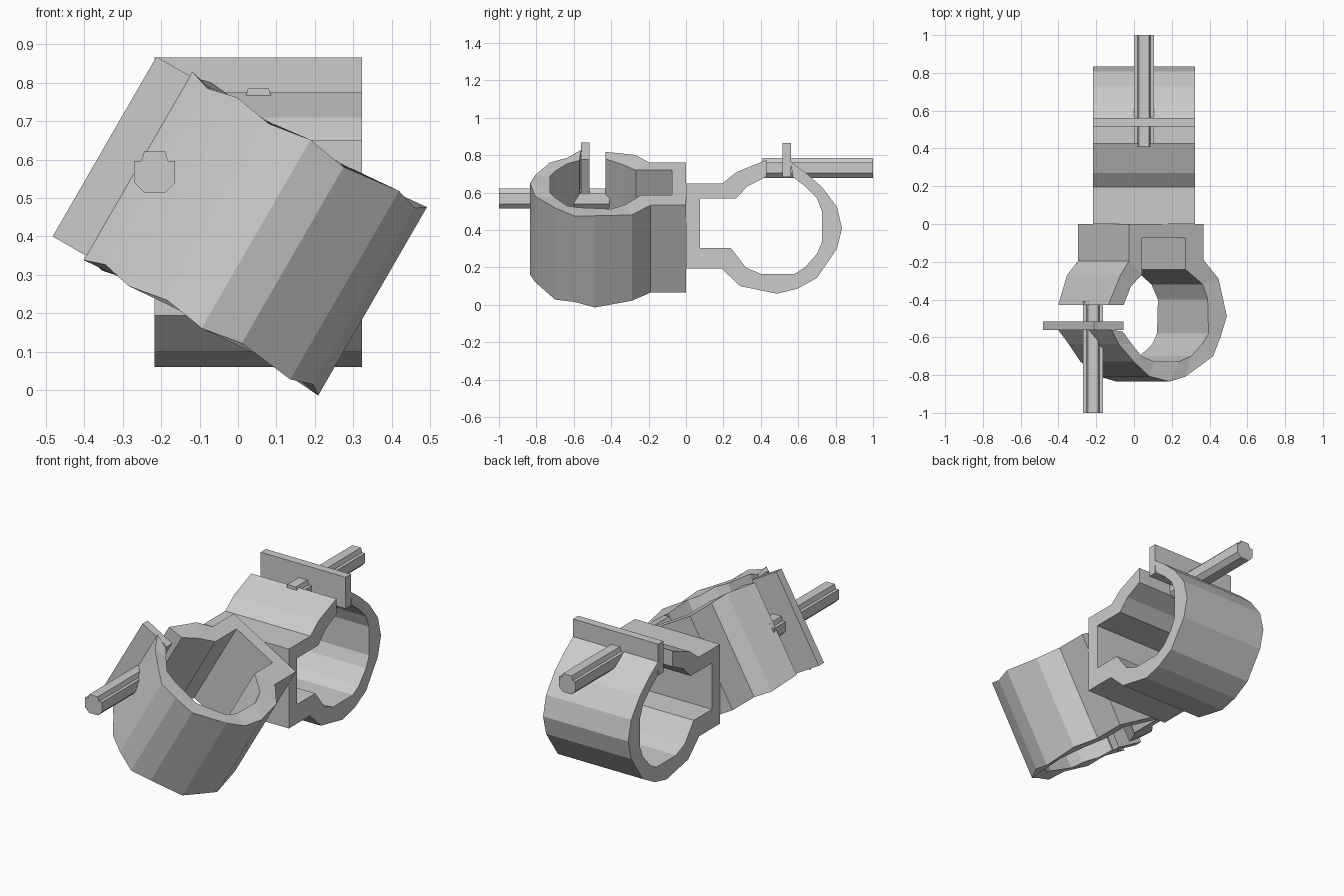
import bpy, bmesh, math
from mathutils import Vector

if "Cube" in bpy.data.objects:
    bpy.data.objects.remove(bpy.data.objects["Cube"])

PIVOT = Vector((0.053, 0, 0.403))
HALF = 0.27

# wall cross-section as (outer y, z, inner y, z), from the free arm round to the plate
WALL = [
    (.43, .775, .43, .685), (.27, .71, .33, .635), (.195, .65, .267, .57),
    (0, .65, .075, .57), (0, .195, .075, .305), (.19, .195, .24, .305),
    (.29, .10, .32, .20), (.487, .06, .40, .166), (.594, .086, .58, .166),
    (.70, .144, .636, .20), (.807, .30, .70, .273), (.834, .41, .727, .337),
    (.807, .524, .727, .50), (.727, .63, .70, .57), (.636, .71, .635, .635),
    (.56, .765, .57, .685),
]
# bolt section (x, z) around its own centre
BOLT = [(-.053, .028), (-.035, .028), (-.027, .053), (.027, .053), (.035, .028),
        (.053, .028), (.053, -.028), (.028, -.053), (-.028, -.053), (-.053, -.028)]


def finish(bm, name):
    bmesh.ops.recalc_face_normals(bm, faces=bm.faces)
    mesh = bpy.data.meshes.new(name)
    bm.to_mesh(mesh)
    bm.free()
    ob = bpy.data.objects.new(name, mesh)
    bpy.context.collection.objects.link(ob)


def place(s, y, z, angle, side):
    """Turn a clamp-local point about the pivot; side=-1 puts it at the front."""
    d = z - PIVOT.z
    c, n = math.cos(angle), math.sin(angle)
    return Vector((PIVOT.x + c * s - n * d, side * y, PIVOT.z + n * s + c * d))


def sweep(rings, name, closed):
    """Skin equal-length closed rings; cap both ends unless closed."""
    bm = bmesh.new()
    rv = [[bm.verts.new(p) for p in r] for r in rings]
    k = len(rv[0])
    for a, b in zip(rv, rv[1:]):
        for i in range(k):
            bm.faces.new((a[i], a[(i + 1) % k], b[(i + 1) % k], b[i]))
    if not closed:
        bm.faces.new(rv[0])
        bm.faces.new(rv[-1])
    finish(bm, name)


def clamp(prefix, angle, side, uneven, bolt_centre):
    # C-shaped band with a square saddle; the front one has slightly uneven rims
    rings = []
    for i, (oy, oz, iy, iz) in enumerate(WALL):
        e = uneven * (1 if i % 2 else -.4) if i > 5 or i < 2 else 0
        a, b = HALF + e, HALF - e * .5
        rings.append([place(-a, oy, oz, angle, side), place(a, oy, oz, angle, side),
                      place(b, iy, iz, angle, side), place(-b, iy, iz, angle, side)])
    sweep(rings, prefix + "_band", False)

    # upright clamping plate beside the gap
    ends = [[place(s, y, z, angle, side) for y, z in
             ((.515, .685), (.562, .685), (.562, .865), (.515, .865))]
            for s in (-HALF, HALF)]
    sweep(ends, prefix + "_plate", False)

    # bolt crossing the gap
    bx, bz = bolt_centre
    sweep([[Vector((bx + x, side * y, bz + z)) for x, z in BOLT] for y in (.41, 1.0)],
          prefix + "_bolt", False)


clamp("back", 0, 1, 0, (.053, .732))
clamp("front", math.radians(60), -1, .013, (-.217, .568))
